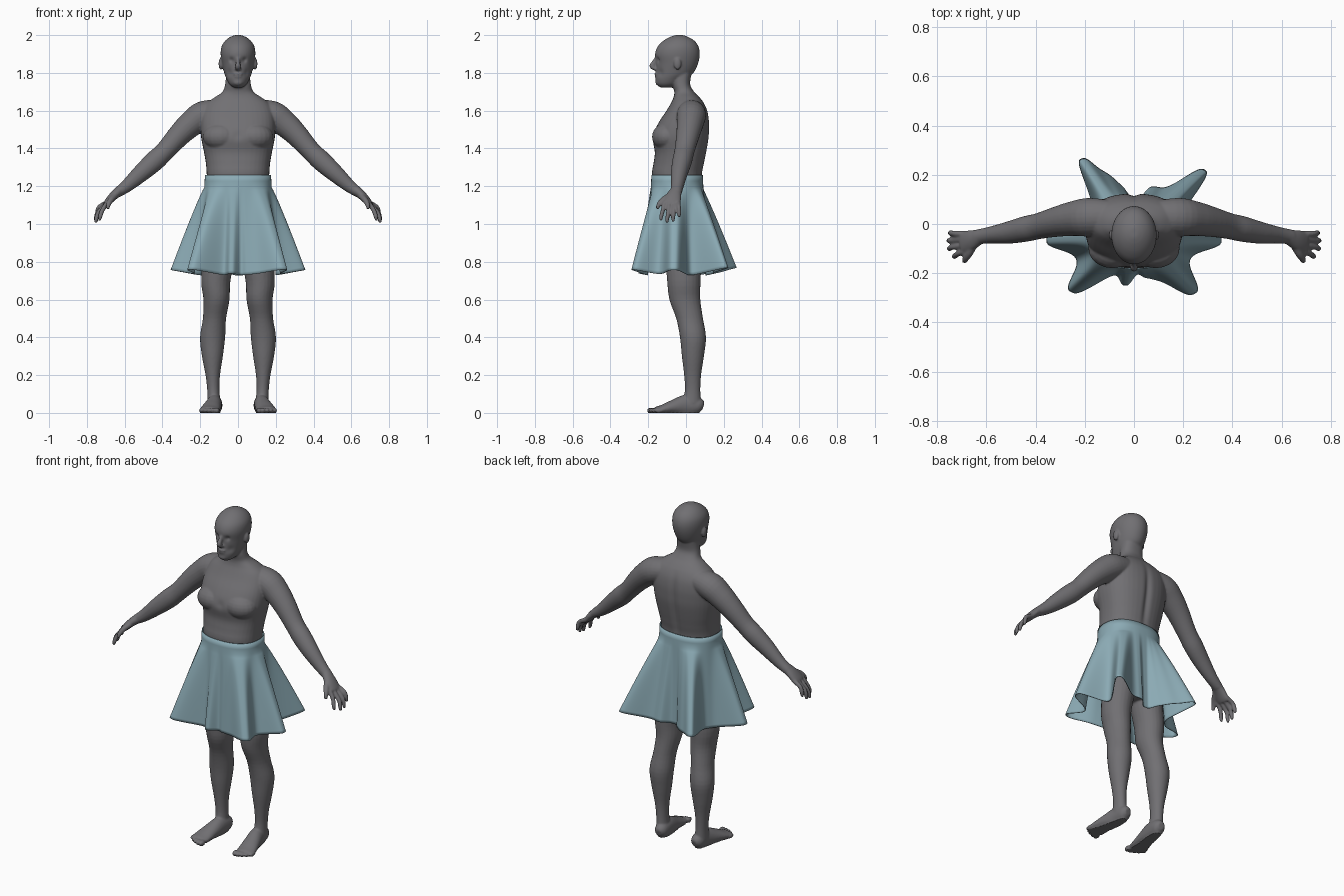
import bpy, bmesh, math
from mathutils import Vector, Matrix

if "Cube" in bpy.data.objects:
    bpy.data.objects.remove(bpy.data.objects["Cube"])

X, Y, Z = Vector((1, 0, 0)), Vector((0, 1, 0)), Vector((0, 0, 1))


def material(name, rgb):
    m = bpy.data.materials.new(name)
    m.diffuse_color = (*rgb, 1)
    m.use_nodes = True
    m.node_tree.nodes["Principled BSDF"].inputs["Base Color"].default_value = m.diffuse_color
    return m


skin = material("grey_skin", (0.165, 0.161, 0.171))
cloth = material("blue_cloth", (0.26, 0.405, 0.46))


def catmull(rows, steps):
    """Smoothly subdivide a list of equal-length tuples."""
    out = []
    for i in range(len(rows) - 1):
        p = [rows[max(i - 1, 0)], rows[i], rows[i + 1], rows[min(i + 2, len(rows) - 1)]]
        for k in range(steps):
            t = k / steps
            out.append([0.5 * (2 * b + (c - a) * t + (2 * a - 5 * b + 4 * c - d) * t * t
                               + (3 * b - a - 3 * c + d) * t ** 3) for a, b, c, d in zip(*p)])
    return out + [list(rows[-1])]


def tube(bm, rows, side=Y, up=None, n=24, power=2.0, steps=4):
    """Closed loft through (x, y, z, radius along side, other radius)."""
    rows = catmull(rows, steps)
    pts = [Vector(r[:3]) for r in rows]
    rings = []
    for i, r in enumerate(rows):
        if up is None:
            t = (pts[min(i + 1, len(pts) - 1)] - pts[max(i - 1, 0)]).normalized()
            u = (side - t * side.dot(t)).normalized()
            v = t.cross(u)
        else:
            u, v = side, up
        ring = []
        for k in range(n):
            c, s = math.cos(math.tau * k / n), math.sin(math.tau * k / n)
            c = math.copysign(abs(c) ** (2 / power), c)
            s = math.copysign(abs(s) ** (2 / power), s)
            ring.append(bm.verts.new(pts[i] + u * (c * r[3]) + v * (s * r[4])))
        rings.append(ring)
    for a, b in zip(rings, rings[1:]):
        for k in range(n):
            bm.faces.new((a[k], a[(k + 1) % n], b[(k + 1) % n], b[k]))
    bm.faces.new(rings[0][::-1])
    bm.faces.new(rings[-1])


def stack(bm, rows, x=0, power=2.0):
    """Horizontal slices given as (z, front y, back y, half width)."""
    tube(bm, [(x, (f + b) / 2, z, w, (b - f) / 2) for z, f, b, w in rows], X, Y, 40, power)


def blob(bm, loc, size):
    bmesh.ops.create_uvsphere(bm, u_segments=20, v_segments=12, radius=1,
                              matrix=Matrix.Translation(loc) @ Matrix.Diagonal((*size, 1)))


def finish(bm, name, mat):
    bmesh.ops.recalc_face_normals(bm, faces=bm.faces[:])
    me = bpy.data.meshes.new(name)
    bm.to_mesh(me)
    bm.free()
    ob = bpy.data.objects.new(name, me)
    bpy.context.collection.objects.link(ob)
    me.materials.append(mat)
    bpy.context.view_layer.objects.active = ob
    return ob


body = bmesh.new()

# torso and neck
stack(body, [(.82, -.11, .07, .10), (.95, -.13, .08, .145), (1.1, -.155, .08, .16),
             (1.25, -.18, .084, .165), (1.32, -.172, .096, .17), (1.38, -.165, .108, .18),
             (1.45, -.176, .12, .194), (1.50, -.163, .123, .198), (1.55, -.137, .122, .197),
             (1.60, -.103, .113, .188), (1.64, -.08, .095, .165), (1.67, -.066, .072, .125),
             (1.70, -.062, .043, .082), (1.74, -.07, .022, .068), (1.80, -.07, .03, .062)],
      power=2.35)

# head
stack(body, [(1.722, -.135, -.07, .024), (1.74, -.156, -.035, .046), (1.77, -.161, 0, .062),
             (1.80, -.159, .04, .073), (1.85, -.158, .064, .085), (1.90, -.164, .073, .092),
             (1.94, -.15, .066, .087), (1.97, -.12, .045, .068), (1.99, -.085, .012, .042),
             (2.0, -.055, -.015, .015)])
# nose, lips and chin
tube(body, [(0, -.155, 1.888, .009, .007), (0, -.165, 1.862, .010, .012),
            (0, -.179, 1.836, .015, .015), (0, -.160, 1.818, .017, .008)], X, n=12)
blob(body, (0, -.154, 1.794), (.026, .013, .008))
blob(body, (0, -.153, 1.780), (.022, .013, .007))
blob(body, (0, -.144, 1.750), (.028, .018, .018))

for s in (-1, 1):
    blob(body, (s * .091, -.045, 1.848), (.012, .020, .032))       # ear
    blob(body, (s * .088, -.10, 1.462), (.098, .080, .072))        # chest
    blob(body, (s * .085, .005, .93), (.07, .085, .12))            # seat
    # arm
    tube(body, [(s * x, y, z, a, b) for x, y, z, a, b in (
        (.08, .03, 1.60, .065, .06), (.18, .028, 1.577, .078, .075), (.245, .022, 1.533, .071, .070),
        (.31, .01, 1.472, .062, .061), (.385, -.008, 1.388, .053, .052),
        (.44, -.02, 1.335, .052, .054), (.51, -.035, 1.272, .045, .047),
        (.585, -.045, 1.205, .034, .035), (.64, -.053, 1.165, .030, .026))])
    # palm, thumb and fingers
    tube(body, [(s * x, y, z, a, b) for x, y, z, a, b in (
        (.62, -.05, 1.182, .028, .027), (.66, -.065, 1.148, .041, .023),
        (.688, -.074, 1.118, .047, .019), (.700, -.077, 1.104, .044, .015))], n=20)
    tube(body, [(s * .645, -.075, 1.155, .016, .016), (s * .67, -.118, 1.13, .016, .016),
                (s * .685, -.142, 1.105, .013, .013), (s * .69, -.153, 1.08, .009, .009)], X, n=12)
    for y0, y1, x1, z1 in ((-.113, -.132, .732, 1.018), (-.088, -.100, .752, 1.006),
                           (-.063, -.068, .754, 1.012), (-.040, -.036, .748, 1.036)):
        tube(body, [(s * .69, y0, 1.115, .0125, .013),
                    (s * (x1 - .014), (y0 + y1) / 2, z1 + .055, .0115, .0125),
                    (s * (x1 - .002), y1, z1 + .02, .0108, .0115),
                    (s * x1, y1, z1, .007, .007)], n=12)
    # leg
    tube(body, [(s * (i + o) / 2, (f + b) / 2, z, (o - i) / 2, (b - f) / 2) for z, i, o, f, b in (
        (.98, .02, .15, -.11, .075), (.85, .012, .183, -.11, .08), (.7, .04, .195, -.10, .077),
        (.6, .045, .183, -.088, .076), (.5, .063, .186, -.052, .09), (.4, .068, .201, -.032, .106),
        (.3, .08, .191, -.022, .095), (.2, .095, .172, -.01, .08), (.12, .098, .163, -.006, .076),
        (.05, .092, .163, -.02, .08))], X, Y)
    # foot and toes
    tube(body, [(s * x, y, z, a, b) for x, y, z, a, b in (
        (.118, .092, .035, .018, .02), (.12, .068, .04, .036, .042), (.125, 0, .04, .041, .056),
        (.138, -.07, .03, .048, .038), (.148, -.125, .018, .053, .025),
        (.152, -.16, .014, .05, .018))], X)
    for k in range(5):
        x, y, r = .112 + .021 * k, -.182 + .004 * k * k * .6, .015 - .001 * k
        blob(body, (s * x, y, .013), (r, .026, r))

body = finish(body, "body", skin)
mod = body.modifiers.new("fuse", 'REMESH')
mod.mode = 'VOXEL'
mod.voxel_size = 0.0052
mod = body.modifiers.new("soften", 'SMOOTH')
mod.factor, mod.iterations = 0.5, 5
for name in ("fuse", "soften"):
    bpy.ops.object.modifier_apply(modifier=name)

# sculpted hollows: (centre, radius, push), then flat soles
dents = [(Vector((0, -.18, 1.47)), .025, Vector((0, .006, 0)))]
for s in (-1, 1):
    dents.append((Vector((s * .034, -.15, 1.868)), .014, Vector((0, .010, 0))))
    dents.append((Vector((s * .05, -.14, 1.80)), .02, Vector((-s * .003, .004, 0))))
for v in body.data.vertices:
    for c, r, push in dents:
        d2 = (v.co - c).length_squared
        if d2 < 9 * r * r:
            v.co += push * math.exp(-d2 / (r * r))
    if v.co.y > .04 and 1.2 < v.co.z < 1.65:                      # spine groove
        v.co.y -= .012 * math.exp(-(v.co.x / .018) ** 2) * math.sin((v.co.z - 1.2) / .45 * math.pi)
    v.co.z = max(v.co.z, 0.004)
    if v.co.z < .0041:
        v.co.z = 0

# skirt: waistband on top, fabric pushed out into finger-like folds (angle, length, half width)
folds = [(124, .205, 16), (43, .205, 15), (-44, .155, 18), (-138, .155, 17), (-3, .145, 15),
         (183, .145, 15), (-100, .05, 11), (69, .05, 9), (104, .04, 7), (-72, .02, 9)]


def oval(a, b, t, p=2.35):
    return (abs(math.cos(t) / a) ** p + abs(math.sin(t) / b) ** p) ** (-1 / p)


bm = bmesh.new()
N, ROWS = 400, 28
levels = [-1, -.5, 0] + [(k + 1) / ROWS for k in range(ROWS)]
grid = []
for t in levels:
    ring = []
    f = max(t, 0)
    for k in range(N):
        ang = math.tau * k / N
        push = Vector((0, 0, 0))
        for deg, amount, width in folds:
            d = (math.degrees(ang) - deg + 180) % 360 - 180
            a0 = math.radians(deg)
            push += Vector((math.cos(a0), math.sin(a0), 0)) * (amount * math.exp(-abs(d / width) ** 3))
        r = oval(.178 + .034 * f, .139 + .016 * f, ang) + (.003 * t if t < 0 else 0)
        hem = .728 + .2 * push.length
        z = 1.195 - .065 * t if t < 0 else 1.195 + (hem - 1.195) * f
        co = Vector((r * math.cos(ang), -.047 + r * math.sin(ang), z)) + push * f ** .9
        ring.append(bm.verts.new(co))
    grid.append(ring)
for a, b in zip(grid, grid[1:]):
    for k in range(N):
        bm.faces.new((a[k], b[k], b[(k + 1) % N], a[(k + 1) % N]))
skirt = finish(bm, "skirt", cloth)
mod = skirt.modifiers.new("thickness", 'SOLIDIFY')
mod.thickness, mod.offset = 0.004, -1

# smooth shading
for ob in (body, skirt):
    bpy.ops.object.select_all(action='DESELECT')
    ob.select_set(True)
    bpy.context.view_layer.objects.active = ob
    bpy.ops.object.shade_smooth_by_angle(angle=math.radians(50))
